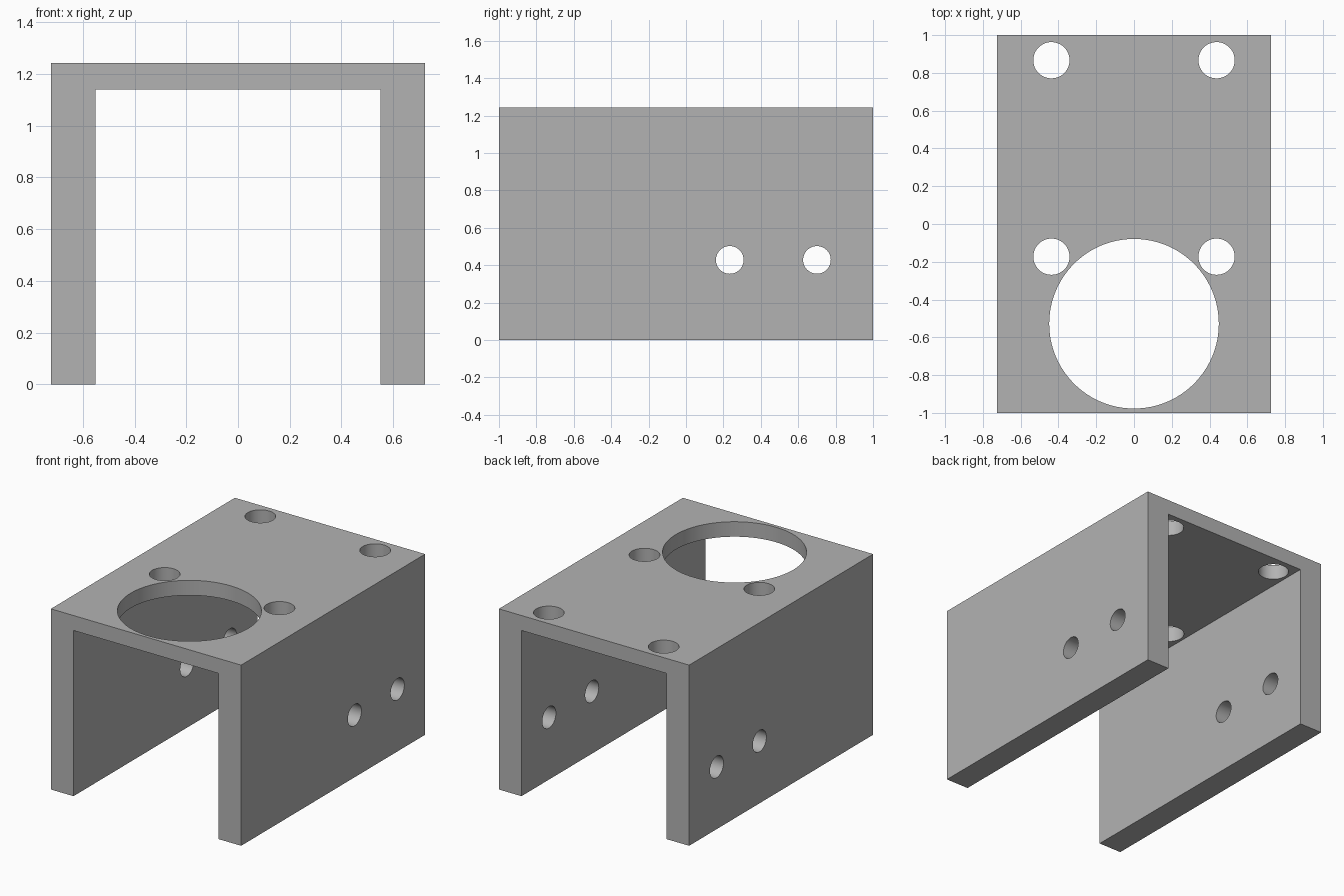
import bpy
import bmesh
import math

cube = bpy.data.objects.get("Cube")
if cube:
    bpy.data.objects.remove(cube, do_unlink=True)

HALF_W, HALF_L, HEIGHT = 0.724, 1.0, 1.243
INNER_W, INNER_TOP = 0.552, 1.14

# Plain grey metal
grey = bpy.data.materials.new("grey metal")
grey.use_nodes = True
colour = (0.45, 0.45, 0.45, 1)
grey.diffuse_color = colour
grey.node_tree.nodes["Principled BSDF"].inputs["Base Color"].default_value = colour

# U-shaped channel: profile extruded front to back
right_half = [(HALF_W, HEIGHT), (HALF_W, 0), (INNER_W, 0), (INNER_W, INNER_TOP)]
profile = right_half + [(-x, z) for x, z in reversed(right_half)]
bm = bmesh.new()
face = bm.faces.new([bm.verts.new((x, -HALF_L, z)) for x, z in profile])
extruded = bmesh.ops.extrude_face_region(bm, geom=[face])["geom"]
bmesh.ops.translate(bm, vec=(0, 2 * HALF_L, 0),
                    verts=[v for v in extruded if isinstance(v, bmesh.types.BMVert)])
bmesh.ops.recalc_face_normals(bm, faces=bm.faces)
mesh = bpy.data.meshes.new("channel_bracket")
bm.to_mesh(mesh)
bm.free()
bracket = bpy.data.objects.new("channel_bracket", mesh)
bpy.context.collection.objects.link(bracket)
mesh.materials.append(grey)
bpy.ops.object.select_all(action='DESELECT')
bracket.select_set(True)
bpy.context.view_layer.objects.active = bracket


def drill(location, radius, depth, rotation=(0, 0, 0), sides=48):
    """Cut a round hole through the bracket."""
    bpy.ops.mesh.primitive_cylinder_add(vertices=sides, radius=radius, depth=depth,
                                        location=location, rotation=rotation)
    cutter = bpy.context.object
    cutter.name = "hole_cutter"
    cutter.hide_render = True
    cutter.data.materials.append(grey)
    cutter.select_set(False)
    bracket.select_set(True)
    bpy.context.view_layer.objects.active = bracket
    cut = bracket.modifiers.new("hole", 'BOOLEAN')
    cut.operation = 'DIFFERENCE'
    cut.solver = 'EXACT'
    cut.object = cutter
    bpy.ops.object.modifier_apply(modifier=cut.name)
    bpy.data.objects.remove(cutter, do_unlink=True)


# Large opening and four bolt holes in the top plate
drill((0, -0.528, HEIGHT), 0.449, 0.5, sides=96)
for x in (-0.437, 0.437):
    for y in (-0.173, 0.867):
        drill((x, y, HEIGHT), 0.096, 0.5)

# Two holes straight through both side walls
for y in (0.234, 0.7):
    drill((0, y, 0.428), 0.074, 2, rotation=(0, math.pi / 2, 0))

bpy.ops.object.shade_smooth_by_angle(angle=math.radians(30))
